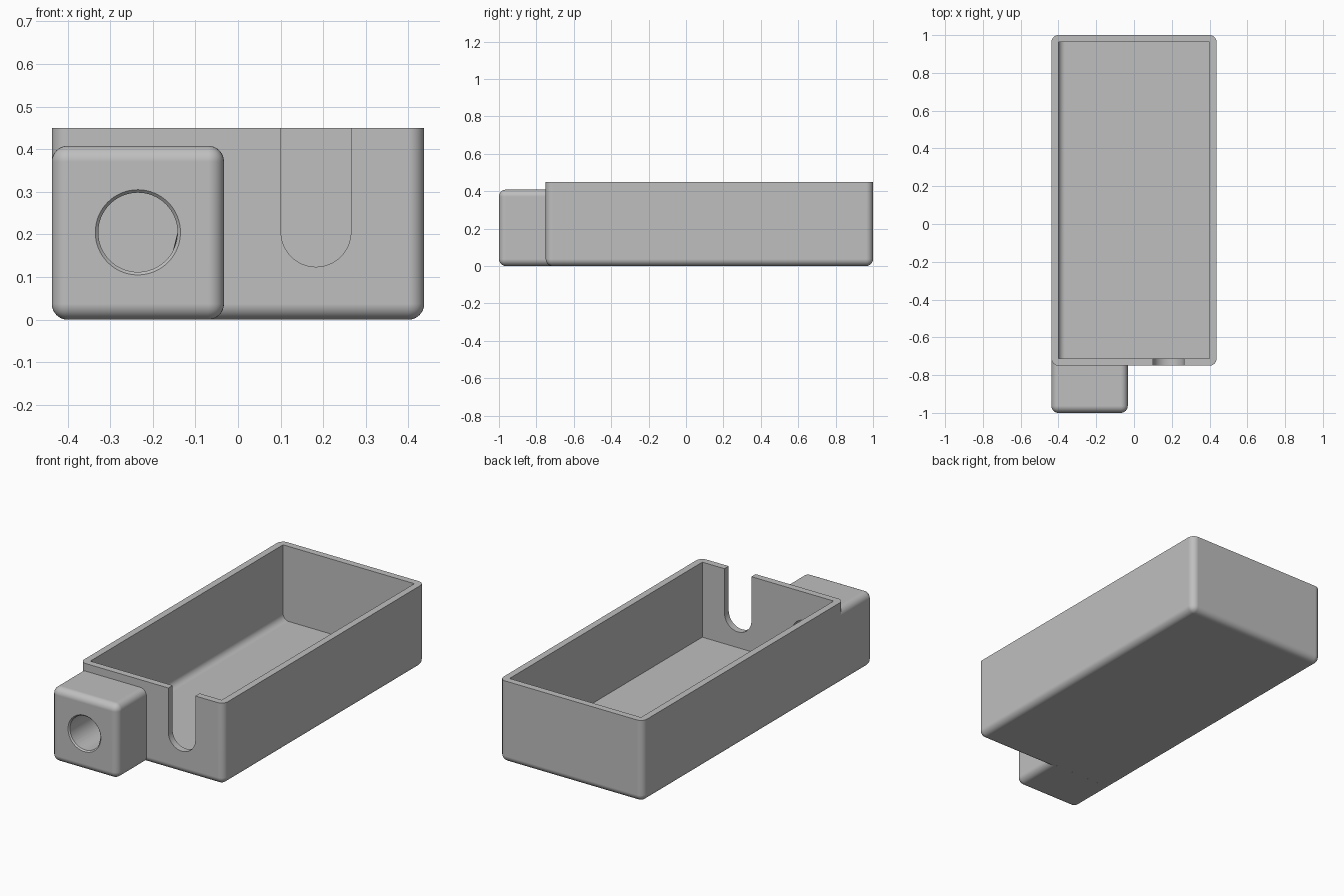
import bpy, bmesh, math
from mathutils import Matrix, Vector

if "Cube" in bpy.data.objects:
    bpy.data.objects.remove(bpy.data.objects["Cube"], do_unlink=True)

HALF_W, HEIGHT, RADIUS = 0.437, 0.45, 0.037
FRONT, BACK, WALL = -0.75, 1.0, 0.037
BORE = Vector((-0.235, 0, 0.205))
BORE_R = 0.093

grey = bpy.data.materials.new("plain grey")
grey.use_nodes = True
grey.diffuse_color = (0.52, 0.52, 0.52, 1)
grey.node_tree.nodes["Principled BSDF"].inputs["Base Color"].default_value = grey.diffuse_color


def finish(name, bm):
    bmesh.ops.recalc_face_normals(bm, faces=bm.faces)
    mesh = bpy.data.meshes.new(name)
    bm.to_mesh(mesh)
    bm.free()
    mesh.materials.append(grey)
    obj = bpy.data.objects.new(name, mesh)
    bpy.context.collection.objects.link(obj)
    return obj


def box(name, low, high, radius=0, rounded=None):
    """Box between two corners; edges passing the rule get rounded."""
    low, high = Vector(low), Vector(high)
    bm = bmesh.new()
    bmesh.ops.create_cube(bm, size=1)
    for v in bm.verts:
        v.co = (low + high) / 2 + v.co * (high - low)
    if rounded:
        edges = [e for e in bm.edges if rounded(e.verts[0].co, e.verts[1].co)]
        bmesh.ops.bevel(bm, geom=edges, offset=radius, segments=8,
                        profile=0.5, affect='EDGES')
    return finish(name, bm)


def round_cutter(name, centre, y0, y1, r0, r1):
    """Cylinder or cone lying along y."""
    bm = bmesh.new()
    place = Matrix.Translation((centre.x, (y0 + y1) / 2, centre.z)) @ Matrix.Rotation(-math.pi / 2, 4, 'X')
    bmesh.ops.create_cone(bm, cap_ends=True, segments=64, radius1=r0,
                          radius2=r1, depth=y1 - y0, matrix=place)
    return finish(name, bm)


def slot_cutter(name, x, z, r, y0, y1):
    """Upright slot with a half-round bottom, open at the top."""
    bm = bmesh.new()
    steps = 32
    outline = [(x + r, 0.6), (x - r, 0.6)]
    outline += [(x - r * math.cos(math.pi * i / steps), z - r * math.sin(math.pi * i / steps))
                for i in range(steps + 1)]
    face = bm.faces.new([bm.verts.new((px, y0, pz)) for px, pz in outline])
    new = bmesh.ops.extrude_face_region(bm, geom=[face])["geom"]
    bmesh.ops.translate(bm, vec=(0, y1 - y0, 0),
                        verts=[g for g in new if isinstance(g, bmesh.types.BMVert)])
    return finish(name, bm)


def carve(target, cutters):
    bpy.context.view_layer.objects.active = target
    for cutter in cutters:
        cutter.hide_render = True
        mod = target.modifiers.new(cutter.name, 'BOOLEAN')
        mod.operation, mod.solver, mod.object = 'DIFFERENCE', 'EXACT', cutter
        bpy.ops.object.modifier_apply(modifier=mod.name)


def smooth(obj):
    bpy.ops.object.select_all(action='DESELECT')
    obj.select_set(True)
    bpy.context.view_layer.objects.active = obj
    bpy.ops.object.shade_smooth_by_angle(angle=math.radians(30))
    obj.modifiers.new("flat faces", 'WEIGHTED_NORMAL').keep_sharp = True


# Open tray: rounded everywhere except around the rim
tray = box("tray", (-HALF_W, FRONT, 0), (HALF_W, BACK, HEIGHT), RADIUS,
           lambda a, b: min(a.z, b.z) < 0.01)

# Block on the front: rounded everywhere except where it meets the tray
joint = FRONT + WALL - 0.001
block = box("front_block", (-HALF_W, -1, 0), (-0.033, joint, 0.408), RADIUS,
            lambda a, b: min(a.y, b.y) < -0.9)

# Cavity with one softened floor edge
cavity = box("cavity_cutter", (-HALF_W + WALL, FRONT + WALL, WALL),
             (HALF_W - WALL, BACK - WALL, 0.6), 0.035,
             lambda a, b: max(a.x, b.x) < 0 and max(a.z, b.z) < 0.1)

# Cable slot, round bore and its flared mouth
slot = slot_cutter("slot_cutter", 0.183, 0.206, 0.082, FRONT - 0.1, FRONT + 0.1)
bore = round_cutter("bore_cutter", BORE, -1.1, -0.6, BORE_R, BORE_R)
mouth = round_cutter("mouth_cutter", BORE, -1.007, -0.993, BORE_R + 0.014, BORE_R)

carve(tray, [cavity, slot, bore])
carve(block, [bore, mouth])
for cutter in (cavity, slot, bore, mouth):
    bpy.data.objects.remove(cutter, do_unlink=True)
for part in (tray, block):
    smooth(part)
